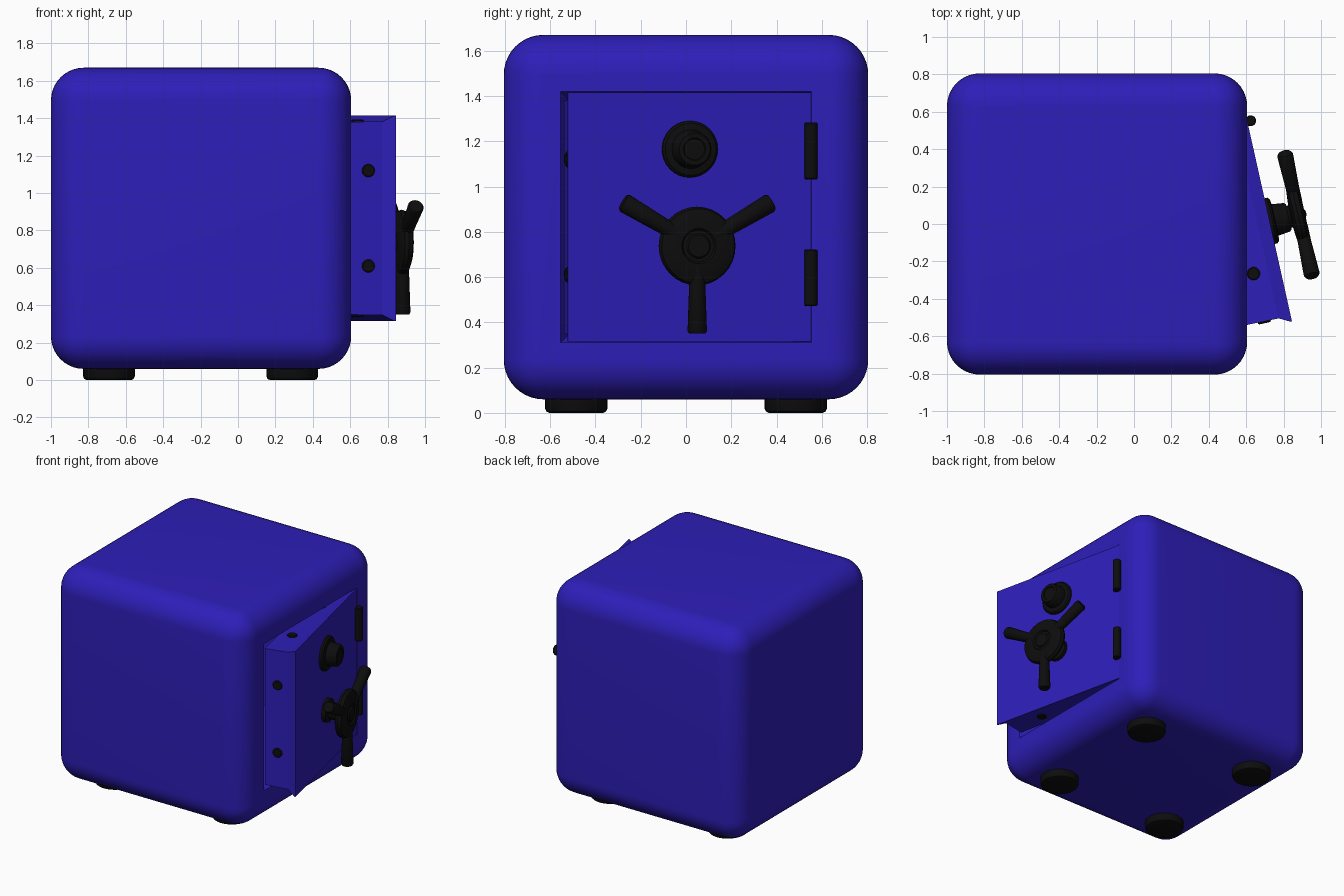
import bpy, bmesh, math
from mathutils import Matrix, Vector

if "Cube" in bpy.data.objects:
    bpy.data.objects.remove(bpy.data.objects["Cube"])

def material(name, col):
    m = bpy.data.materials.new(name)
    m.diffuse_color = (*col, 1)
    m.use_nodes = True
    m.node_tree.nodes["Principled BSDF"].inputs["Base Color"].default_value = m.diffuse_color
    return m

BLUE = material("blue_paint", (0.027, 0.013, 0.48))
BLACK = material("black_metal", (0.004, 0.004, 0.004))

def finish(name, bm, mat, matrix=Matrix(), smooth=True):
    bmesh.ops.recalc_face_normals(bm, faces=bm.faces)
    me = bpy.data.meshes.new(name)
    bm.to_mesh(me)
    bm.free()
    me.transform(matrix)
    ob = bpy.data.objects.new(name, me)
    bpy.context.collection.objects.link(ob)
    me.materials.append(mat)
    if smooth:
        shade(ob)
    return ob

def shade(ob):
    bpy.ops.object.select_all(action='DESELECT')
    ob.select_set(True)
    bpy.context.view_layer.objects.active = ob
    bpy.ops.object.shade_smooth_by_angle(angle=math.radians(35))

def loft(profile, sides, start=0.0):
    """Rings of (radius, height) along +X, closed at both ends."""
    bm = bmesh.new()
    rings = []
    for r, h in profile:
        rings.append([bm.verts.new((h, r * math.cos(start + math.tau * i / sides),
                                    r * math.sin(start + math.tau * i / sides)))
                      for i in range(sides)])
    for a, b in zip(rings, rings[1:]):
        for i in range(sides):
            j = (i + 1) % sides
            bm.faces.new((a[i], a[j], b[j], b[i]))
    bm.faces.new(rings[0])
    bm.faces.new(rings[-1])
    return bm

def square_loft(profile):
    return loft([(h * math.sqrt(2), x) for h, x in profile], 4, math.pi / 4)

def turned(name, profile, matrix, sides=32):
    return finish(name, loft(profile, sides), BLACK, matrix)

T = Matrix.Translation
UP = Matrix.Rotation(-math.pi / 2, 4, 'Y')      # local +X to +Z
FRONT, MID_Z = 0.605, 0.865

# rounded body
bm = bmesh.new()
bmesh.ops.create_cube(bm, size=1.0)
bmesh.ops.scale(bm, vec=(1.605, 1.61, 1.61), verts=bm.verts)
bmesh.ops.bevel(bm, geom=bm.edges[:], offset=0.175, segments=10, profile=0.5, affect='EDGES')
body = finish("safe_body", bm, BLUE, T((-0.1975, 0, MID_Z)), False)

# tapered door opening and inner chamber
cutter = finish("chamber_cutter", square_loft(
    [(0.56, FRONT + 0.01), (0.555, FRONT), (0.523, FRONT - 0.065), (0.523, -0.75)]),
    BLUE, T((0, 0, MID_Z)), False)
cutter.hide_render = True
cut = body.modifiers.new("opening", 'BOOLEAN')
cut.object, cut.operation, cut.solver = cutter, 'DIFFERENCE', 'EXACT'
bpy.context.view_layer.objects.active = body
bpy.ops.object.modifier_apply(modifier=cut.name)
bpy.data.objects.remove(cutter)
shade(body)

# feet
for sx in (-1, 1):
    for sy in (-1, 1):
        turned("foot", [(0.118, 0), (0.132, 0.006), (0.138, 0.02), (0.138, 0.09)],
               T((-0.2 + 0.49 * sx, 0.485 * sy, 0)) @ UP)

# door swung ajar about the hinge line; local +X points out of its face
DOOR = (T((FRONT, 0.552, MID_Z)) @ Matrix.Rotation(math.radians(12.6), 4, 'Z')
        @ T((0, -0.55, 0)))
finish("door", square_loft([(0.55, 0), (0.55, -0.006), (0.518, -0.066), (0.515, -0.24)]),
       BLUE, DOOR, False)

# locking bolts on all four door edges
for k in range(4):
    for s in (-0.255, 0.255):
        turned("locking_bolt", [(0.035, 0), (0.035, 0.022), (0.03, 0.027)],
               DOOR @ Matrix.Rotation(k * math.pi / 2, 4, 'X') @ T((-0.145, s, 0.5)) @ UP, 20)

# hinge barrels
for z in (0.597, 1.157):
    turned("hinge", [(0.024, -0.125), (0.029, -0.12), (0.029, 0.12), (0.024, 0.125)],
           T((0.624, 0.552, z)) @ UP, 20)

# combination dial
turned("dial", [(0.125, -0.005), (0.125, 0.015), (0.115, 0.026), (0.086, 0.03),
                (0.078, 0.095), (0.07, 0.105), (0.05, 0.105), (0.046, 0.1)],
       DOOR @ T((0, 0, 0.3)))

# handle hub with its shaft
WHEEL = DOOR @ T((0, 0, -0.128))
turned("handle_hub", [(0.085, -0.005), (0.085, 0.03), (0.06, 0.04), (0.06, 0.115),
                      (0.14, 0.122), (0.168, 0.135), (0.174, 0.155), (0.165, 0.178),
                      (0.135, 0.19), (0.078, 0.193), (0.07, 0.183), (0.055, 0.183),
                      (0.048, 0.193)], WHEEL)

# three handle spokes
for k in range(3):
    turned("handle_spoke", [(0.036, 0.08), (0.036, 0.17), (0.043, 0.375), (0.036, 0.387)],
           WHEEL @ T((0.158, 0, 0)) @ Matrix.Rotation(math.pi + k * math.tau / 3, 4, 'X') @ UP, 20)
